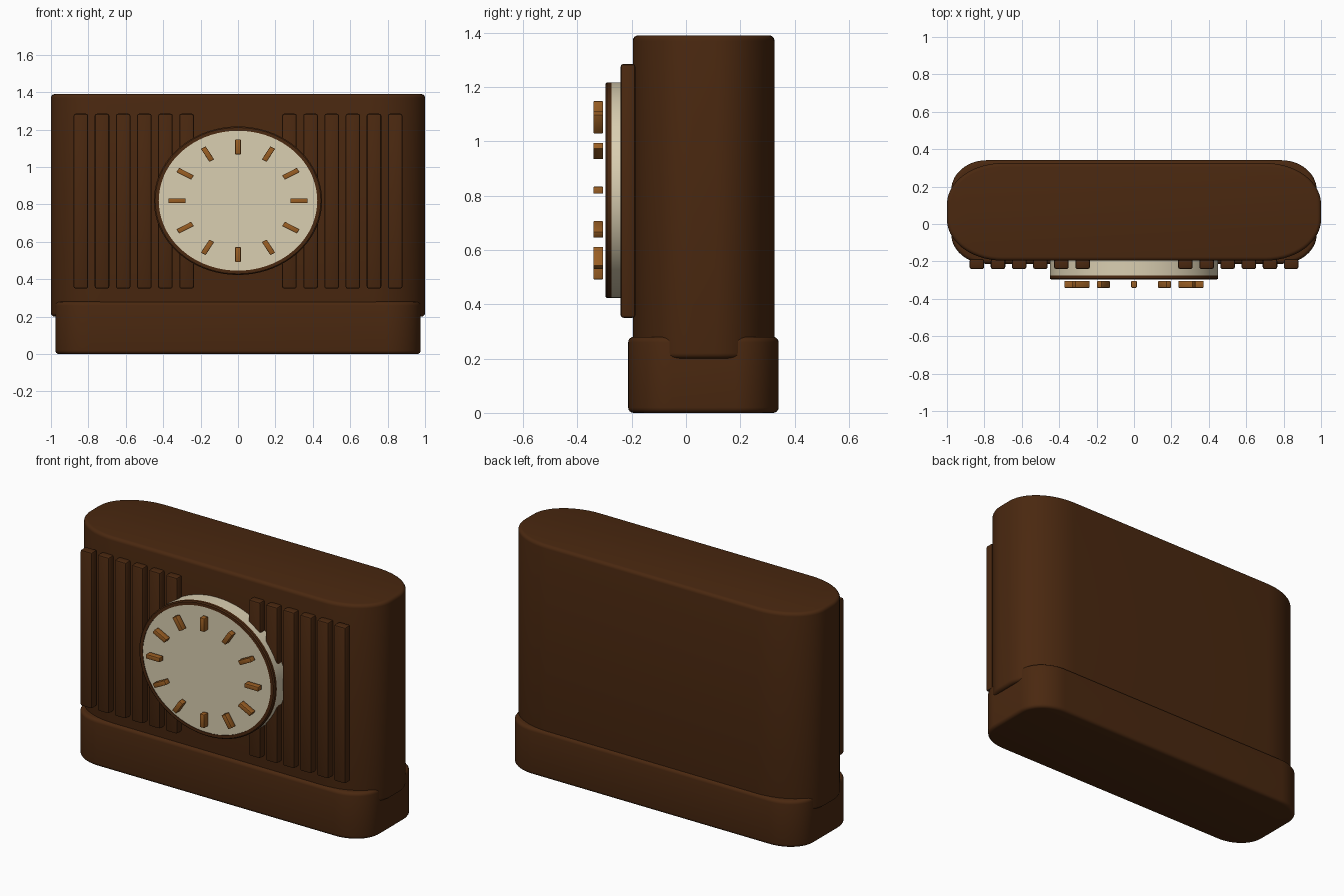
import bpy, bmesh, math
from mathutils import Matrix, Vector

if "Cube" in bpy.data.objects:
    bpy.data.objects.remove(bpy.data.objects["Cube"], do_unlink=True)


def material(name, rgb):
    mat = bpy.data.materials.new(name)
    mat.use_nodes = True
    mat.diffuse_color = (*rgb, 1)
    mat.node_tree.nodes["Principled BSDF"].inputs["Base Color"].default_value = (*rgb, 1)
    return mat


BROWN = material("dark brown", (0.068, 0.021, 0.005))
CREAM = material("cream", (0.70, 0.62, 0.44))
BRASS = material("brass brown", (0.32, 0.112, 0.017))

DIAL_Z = 0.82
STRETCH = 1.133  # the dial is wider than tall


def finish(bm, name, mat):
    bmesh.ops.recalc_face_normals(bm, faces=bm.faces)
    mesh = bpy.data.meshes.new(name)
    bm.to_mesh(mesh)
    bm.free()
    mesh.materials.append(mat)
    obj = bpy.data.objects.new(name, mesh)
    bpy.context.collection.objects.link(obj)
    bpy.ops.object.select_all(action='DESELECT')
    obj.select_set(True)
    bpy.context.view_layer.objects.active = obj
    bpy.ops.object.shade_smooth_by_angle(angle=math.radians(35))
    return obj


def rounded_slab(name, half_x, y0, y1, z0, z1, rx, ry, bevel, steps=14):
    """Upright block with elliptical corners and softened rims."""
    cy, half_y = (y0 + y1) / 2, (y1 - y0) / 2
    bm = bmesh.new()
    verts = []
    for quarter, (sx, sy) in enumerate([(1, 1), (-1, 1), (-1, -1), (1, -1)]):
        for i in range(steps + 1):
            a = (quarter + i / steps) * math.pi / 2
            verts.append(bm.verts.new((sx * (half_x - rx) + rx * math.cos(a),
                                       cy + sy * (half_y - ry) + ry * math.sin(a), z0)))
    face = bm.faces.new(verts)
    top = bmesh.ops.extrude_face_region(bm, geom=[face])["geom"]
    bmesh.ops.translate(bm, vec=(0, 0, z1 - z0),
                        verts=[v for v in top if isinstance(v, bmesh.types.BMVert)])
    rims = [e for e in bm.edges if abs(e.verts[0].co.z - e.verts[1].co.z) < 1e-5]
    bmesh.ops.bevel(bm, geom=rims, offset=bevel, segments=4, profile=0.5, affect='EDGES')
    return finish(bm, name, BROWN)


def box(name, size, place, bevel, mat):
    bm = bmesh.new()
    bmesh.ops.create_cube(bm, size=1, matrix=Matrix.Diagonal((*size, 1)))
    bmesh.ops.bevel(bm, geom=bm.edges[:], offset=bevel, segments=2, profile=0.5, affect='EDGES')
    bmesh.ops.transform(bm, matrix=place, verts=bm.verts)
    return finish(bm, name, mat)


def dial_lathe(name, profile, mat, segments=72):
    """Closed (radius, y) profile turned about the dial axis."""
    bm = bmesh.new()
    rings = []
    for i in range(segments):
        a = 2 * math.pi * i / segments
        rings.append([bm.verts.new((STRETCH * r * math.cos(a), y, DIAL_Z + r * math.sin(a)))
                      for r, y in profile])
    n = len(profile)
    for i in range(segments):
        here, there = rings[i], rings[(i + 1) % segments]
        for j in range(n):
            k = (j + 1) % n
            if profile[j][0] or profile[k][0]:
                bm.faces.new((here[j], here[k], there[k], there[j]))
    bmesh.ops.remove_doubles(bm, verts=bm.verts, dist=1e-5)
    return finish(bm, name, mat)


# Case and plinth
rounded_slab("case", 1.0, -0.196, 0.326, 0.2, 1.39, 0.30, 0.22, 0.02)
rounded_slab("plinth", 0.977, -0.213, 0.341, 0.0, 0.28, 0.19, 0.16, 0.02)

# Vertical grille slats on both sides of the dial
for side, label in ((1, "left"), (-1, "right")):
    for i in range(6):
        x = side * (0.275 + 0.113 * i)
        box(f"{label}_slat_{i + 1}", (0.078, 0.055, 0.935),
            Matrix.Translation((x, -0.2135, 0.8175)), 0.011, BROWN)

# Dial drum, rim and face
dial_lathe("dial_drum", [(0, -0.19), (0.397, -0.19), (0.397, -0.275), (0, -0.275)], CREAM)
dial_lathe("dial_rim", [(0.374, -0.27), (0.397, -0.275), (0.397, -0.291),
                        (0.391, -0.297), (0.374, -0.297)], BROWN)
dial_lathe("dial_face", [(0, -0.274), (0.375, -0.274), (0.375, -0.294), (0, -0.294)], CREAM)

# Hour markers
for hour in range(12):
    place = (Matrix.Translation((0, -0.323, DIAL_Z))
             @ Matrix.Scale(STRETCH, 4, Vector((1, 0, 0)))
             @ Matrix.Rotation(hour * math.pi / 6, 4, 'Y')
             @ Matrix.Translation((0, 0, 0.288)))
    box(f"hour_marker_{hour}", (0.026, 0.036, 0.08), place, 0.003, BRASS)
